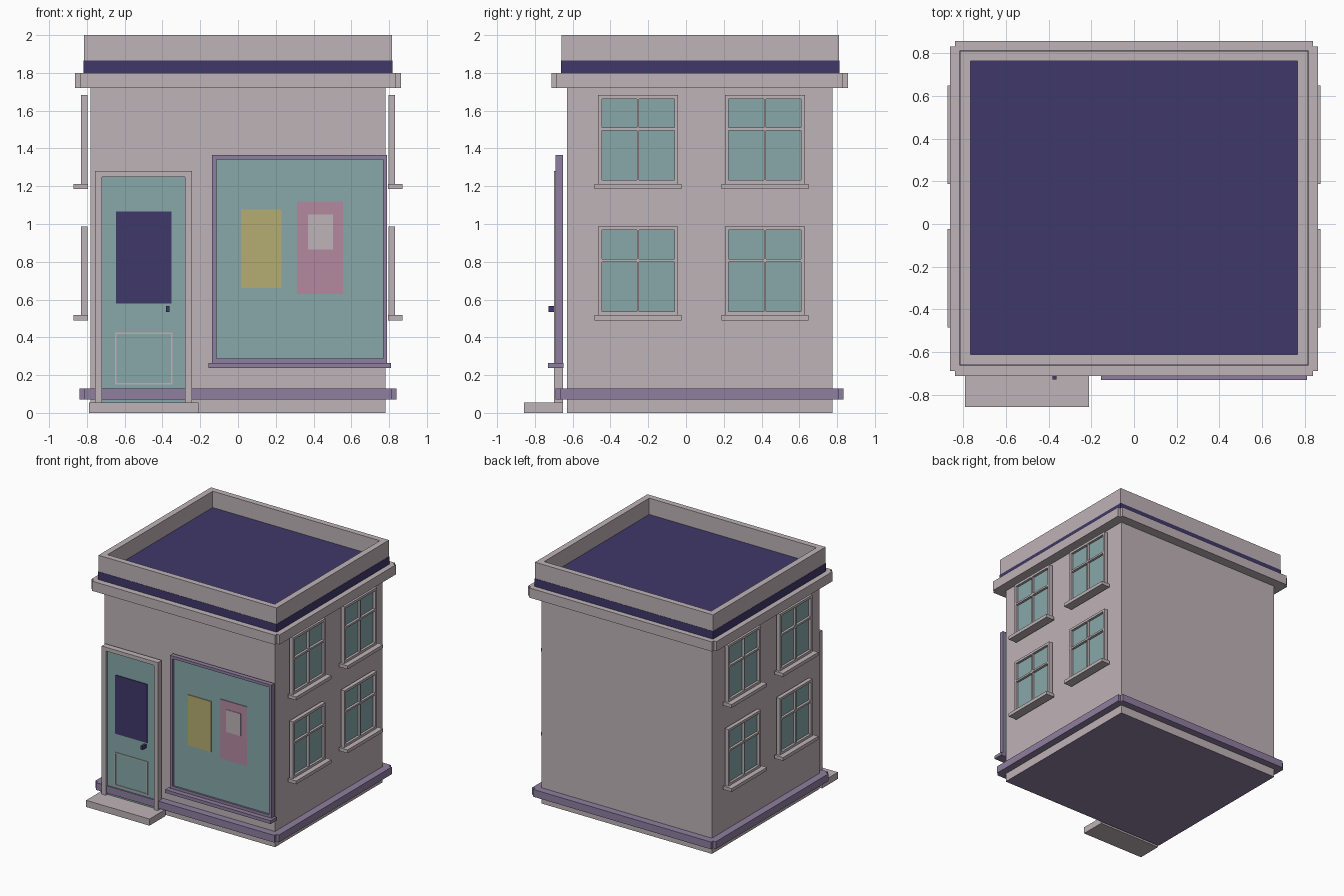
import bpy, bmesh

if "Cube" in bpy.data.objects:
    bpy.data.objects.remove(bpy.data.objects["Cube"])


def mat(name, hexcol):
    def lin(c):
        c /= 255
        return c / 12.92 if c <= 0.04045 else ((c + 0.055) / 1.055) ** 2.4
    m = bpy.data.materials.new(name)
    m.diffuse_color = (*[lin(int(hexcol[i:i + 2], 16)) for i in (0, 2, 4)], 1)
    m.use_nodes = True
    m.node_tree.nodes["Principled BSDF"].inputs["Base Color"].default_value = m.diffuse_color
    return m


WALL = mat("warm_grey", "BFB3B7")
NAVY = mat("navy", "40386A")
TEAL = mat("teal", "88A9AA")
PURPLE = mat("purple", "8F7FA0")
YELLOW = mat("yellow", "B5AC72")
PINK = mat("pink", "B38AA0")


def boxes(name, material, *parts):
    """One object made of boxes given as (x0, x1, y0, y1, z0, z1)."""
    bm = bmesh.new()
    for x0, x1, y0, y1, z0, z1 in parts:
        vs = bmesh.ops.create_cube(bm, size=1)["verts"]
        for v in vs:
            v.co = (x1 if v.co.x > 0 else x0,
                    y1 if v.co.y > 0 else y0,
                    z1 if v.co.z > 0 else z0)
    me = bpy.data.meshes.new(name)
    bm.to_mesh(me)
    bm.free()
    me.materials.append(material)
    ob = bpy.data.objects.new(name, me)
    bpy.context.collection.objects.link(ob)
    return ob


def frame(u0, u1, z0, z1, t):
    """Four bars (u range, z range) around a rectangle, bar width t."""
    return [(u0, u0 + t, z0, z1), (u1 - t, u1, z0, z1),
            (u0 + t, u1 - t, z1 - t, z1), (u0 + t, u1 - t, z0, z0 + t)]


def front(bars, y0, y1):
    return [(a, b, y0, y1, c, d) for a, b, c, d in bars]


def side(bars, x0, x1):
    return [(x0, x1, a, b, c, d) for a, b, c, d in bars]


def trim(name, material, out, z0, z1, notch=0.025):
    """Strips on all four walls whose ends stop short at the corners."""
    n = out - notch
    boxes(name, material,
          (-0.78 - n, 0.78 + n, -0.63 - out, -0.63, z0, z1),
          (-0.78 - n, 0.78 + n, 0.775, 0.775 + out, z0, z1),
          (0.78, 0.78 + out, -0.63 - n, 0.775 + n, z0, z1),
          (-0.78 - out, -0.78, -0.63 - n, 0.775 + n, z0, z1))


# Main block with a purple underside
body = boxes("walls", WALL, (-0.78, 0.78, -0.63, 0.775, 0, 1.8))
body.data.materials.append(PURPLE)
for p in body.data.polygons:
    if p.normal.z < -0.5:
        p.material_index = 1

# Base band, cornice, roof slab, parapet
trim("base_band", PURPLE, 0.06, 0.07, 0.13)
trim("cornice", WALL, 0.082, 1.72, 1.80)
boxes("roof_slab", NAVY, (-0.817, 0.817, -0.662, 0.812, 1.80, 1.865))
boxes("parapet", WALL,
      (-0.815, 0.815, -0.66, -0.612, 1.865, 2),
      (-0.815, 0.815, 0.762, 0.81, 1.865, 2),
      (-0.815, -0.765, -0.612, 0.762, 1.865, 2),
      (0.765, 0.815, -0.612, 0.762, 1.865, 2))

# Door
boxes("door_step", WALL, (-0.79, -0.21, -0.857, -0.65, 0, 0.055))
boxes("door_frame", WALL,
      (-0.757, -0.72, -0.70, -0.65, 0.055, 1.28),
      (-0.28, -0.243, -0.70, -0.65, 0.055, 1.28),
      (-0.72, -0.28, -0.70, -0.65, 1.248, 1.28))
boxes("door_leaf", TEAL, (-0.72, -0.28, -0.68, -0.65, 0.055, 1.248))
boxes("door_pane", NAVY, (-0.645, -0.352, -0.686, -0.68, 0.58, 1.065))
boxes("door_moulding", WALL,
      *front(frame(-0.65, -0.347, 0.15, 0.425, 0.008), -0.686, -0.68))
boxes("door_knob", NAVY, (-0.382, -0.363, -0.727, -0.68, 0.535, 0.565))

# Shop window with posters
boxes("shop_window_frame", PURPLE,
      *front(frame(-0.138, 0.79, 0.265, 1.365, 0.023), -0.69, -0.652))
boxes("shop_window_sill", PURPLE, (-0.155, 0.81, -0.73, -0.648, 0.238, 0.265))
boxes("shop_window_glass", TEAL, (-0.115, 0.767, -0.675, -0.652, 0.288, 1.342))
boxes("yellow_poster", YELLOW, (0.017, 0.23, -0.681, -0.675, 0.66, 1.077))
boxes("pink_poster", PINK, (0.312, 0.557, -0.681, -0.675, 0.63, 1.12))
boxes("poster_panel", WALL, (0.37, 0.503, -0.685, -0.681, 0.865, 1.05))

# Sash windows, two by two on both side walls
for s, label in ((1, "right"), (-1, "left")):
    for y in (-0.254, 0.418):
        for z in (1.212, 0.517):
            bars = frame(y - 0.212, y + 0.212, z, z + 0.47, 0.02)
            bars += [(y - 0.192, y + 0.192, z + 0.283, z + 0.298),
                     (y - 0.006, y + 0.006, z + 0.02, z + 0.45)]
            x0, x1 = sorted((s * 0.797, s * 0.83))
            boxes(label + "_window_frame", WALL, *side(bars, x0, x1))
            x0, x1 = sorted((s * 0.797, s * 0.81))
            boxes(label + "_window_glass", TEAL,
                  (x0, x1, y - 0.192, y + 0.192, z + 0.02, z + 0.45))
            x0, x1 = sorted((s * 0.795, s * 0.872))
            boxes(label + "_window_sill", WALL,
                  (x0, x1, y - 0.231, y + 0.231, z - 0.028, z))
